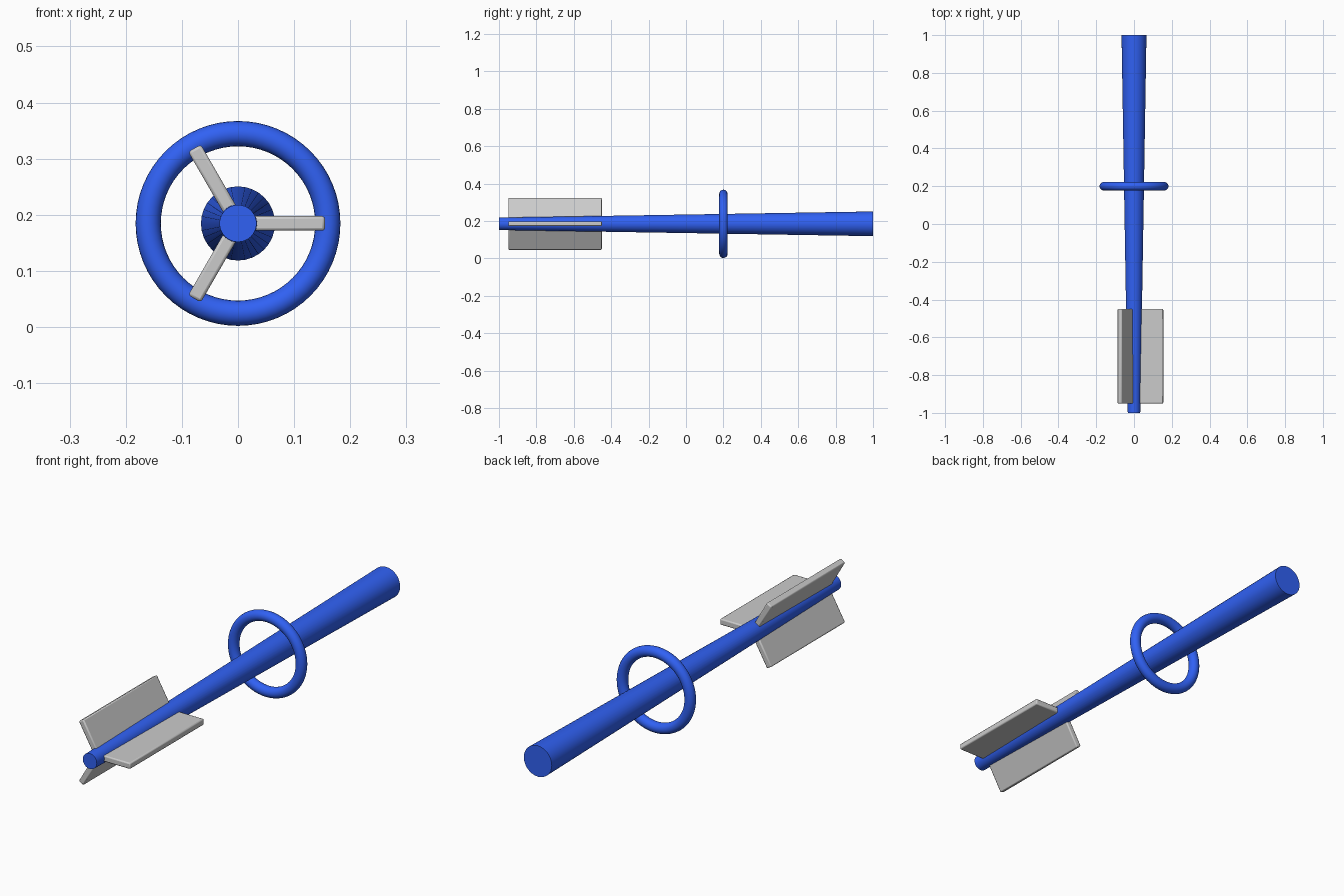
import bpy
from math import radians, cos, sin, pi

if "Cube" in bpy.data.objects:
    bpy.data.objects.remove(bpy.data.objects["Cube"])

CZ = 0.1845  # height of the shaft axis

blue = bpy.data.materials.new("blue")
blue.diffuse_color = (0.03, 0.12, 0.9, 1)
blue.use_nodes = True
blue.node_tree.nodes["Principled BSDF"].inputs["Base Color"].default_value = blue.diffuse_color


def finish(name, material=None):
    ob = bpy.context.object
    ob.name = name
    if material:
        ob.data.materials.append(material)
    bpy.ops.object.shade_smooth_by_angle(angle=radians(35))
    return ob


# tapered shaft, narrow at the front
bpy.ops.mesh.primitive_cone_add(vertices=32, radius1=0.066, radius2=0.033, depth=2,
                                location=(0, 0, CZ), rotation=(pi / 2, 0, 0))
finish("shaft", blue)

# floating ring around the shaft
bpy.ops.mesh.primitive_torus_add(major_radius=0.16, minor_radius=0.0225,
                                 major_segments=64, minor_segments=20,
                                 location=(0, 0.2, CZ), rotation=(pi / 2, 0, 0))
finish("ring", blue)

# three radial fins near the front end
R_IN, R_OUT = 0.02, 0.155
for i in range(3):
    a = i * 2 * pi / 3
    r = (R_IN + R_OUT) / 2
    bpy.ops.mesh.primitive_cube_add(size=1, location=(r * cos(a), -0.7, CZ + r * sin(a)),
                                    rotation=(0, -a, 0))
    fin = bpy.context.object
    fin.scale = (R_OUT - R_IN, 0.5, 0.026)
    bpy.ops.object.transform_apply(location=False, rotation=False, scale=True)
    bevel = fin.modifiers.new("soft_edges", "BEVEL")
    bevel.width = 0.005
    bevel.segments = 2
    finish(f"fin_{i + 1}")
